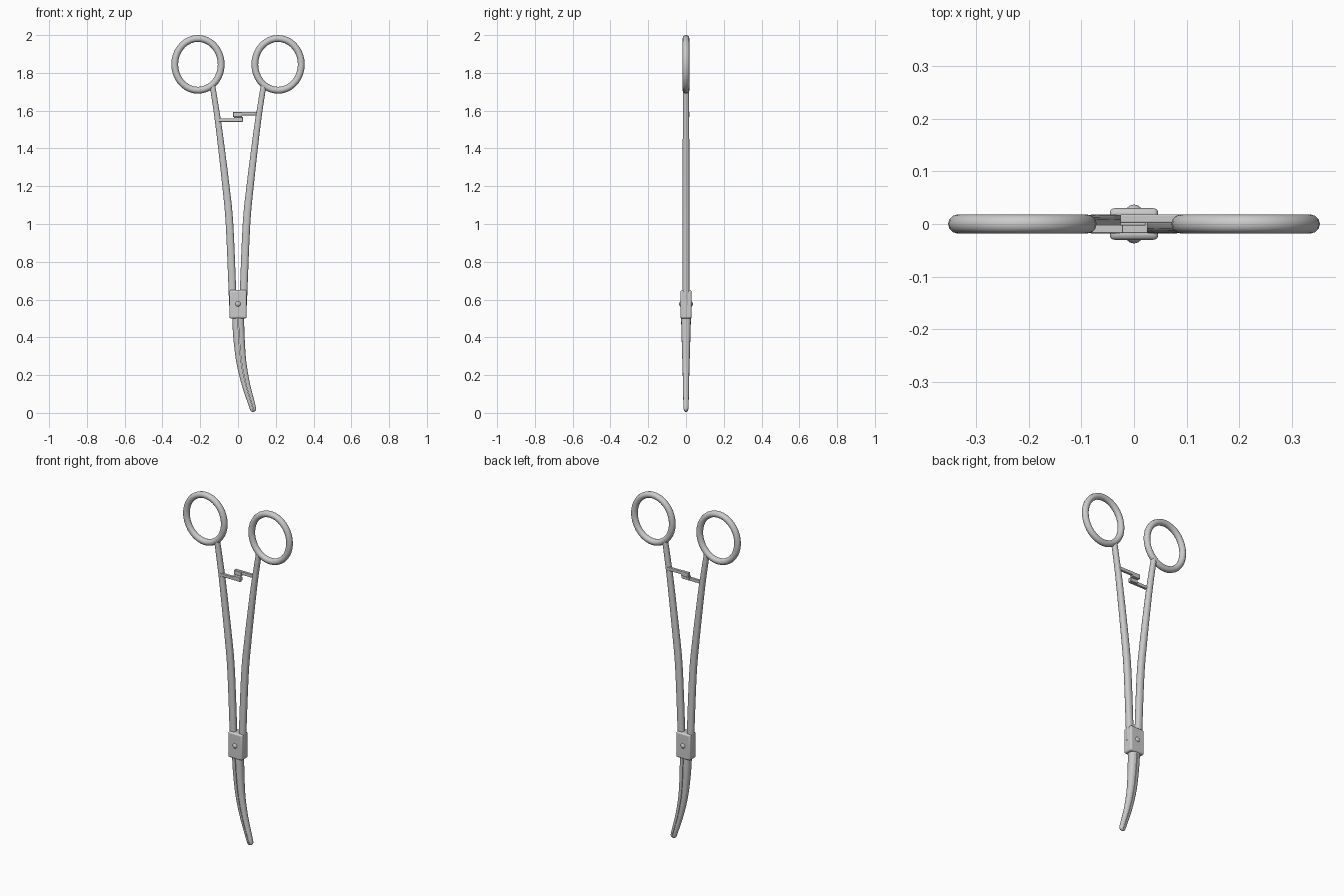
import bpy, bmesh
from math import sin, cos, pi
from mathutils import Vector

if "Cube" in bpy.data.objects:
    bpy.data.objects.remove(bpy.data.objects["Cube"])


def finish(name, bm, smooth=True, bevel=0):
    bmesh.ops.recalc_face_normals(bm, faces=bm.faces)
    me = bpy.data.meshes.new(name)
    bm.to_mesh(me)
    bm.free()
    ob = bpy.data.objects.new(name, me)
    bpy.context.collection.objects.link(ob)
    if bevel:
        m = ob.modifiers.new("bevel", 'BEVEL')
        m.width, m.segments = bevel, 3
    if smooth:
        bpy.ops.object.select_all(action='DESELECT')
        bpy.context.view_layer.objects.active = ob
        ob.select_set(True)
        bpy.ops.object.shade_smooth_by_angle(angle=0.7)
    return ob


def spline(pts, steps=4):
    """Catmull-Rom through tuples."""
    p = [Vector(q) for q in pts]
    p = [2 * p[0] - p[1]] + p + [2 * p[-1] - p[-2]]
    out = []
    for i in range(1, len(p) - 2):
        a, b, c, d = p[i - 1:i + 3]
        for k in range(steps):
            t = k / steps
            out.append(0.5 * (2 * b + (c - a) * t + (2 * a - 5 * b + 4 * c - d) * t * t
                              + (3 * b - a - 3 * c + d) * t ** 3))
    return out + [p[-2]]


def sweep(name, path, profile, closed=False):
    """path: (x, z, half width, half depth) in the xz plane."""
    bm = bmesh.new()
    n, rows = len(path), []
    for i, (x, z, w, h) in enumerate(path):
        a = path[(i - 1) % n if closed else max(i - 1, 0)]
        b = path[(i + 1) % n if closed else min(i + 1, n - 1)]
        t = Vector((b[0] - a[0], b[1] - a[1])).normalized()
        rows.append([bm.verts.new((x + u * w * t.y, v * h, z - u * w * t.x)) for u, v in profile])
    m = len(profile)
    for i in range(n if closed else n - 1):
        r, q = rows[i], rows[(i + 1) % n]
        for j in range(m):
            k = (j + 1) % m
            bm.faces.new((r[j], r[k], q[k], q[j]))
    if not closed:
        bm.faces.new(rows[0])
        bm.faces.new(rows[-1])
    return finish(name, bm)


def box(name, x0, x1, y0, y1, z0, z1, bevel):
    bm = bmesh.new()
    bmesh.ops.create_cube(bm, size=1)
    for v in bm.verts:
        v.co = (x0 if v.co.x < 0 else x1, y0 if v.co.y < 0 else y1, z0 if v.co.z < 0 else z1)
    return finish(name, bm, True, bevel)


def squircle(c):
    return abs(c) ** 0.8 * (1 if c > 0 else -1)


circle = [(cos(2 * pi * i / 12), sin(2 * pi * i / 12)) for i in range(12)]
rounded = [(squircle(cos(2 * pi * i / 16)), squircle(sin(2 * pi * i / 16))) for i in range(16)]
half = [(0.05 + 0.95 * abs(cos(a)) ** 0.7, squircle(sin(a)))
        for a in [-pi / 2 + pi * i / 10 for i in range(11)]]

arm = [(0.028, 0.57, 0.02, 0.018), (0.030, 0.65, 0.02, 0.018), (0.045, 1.0, 0.020, 0.018),
       (0.064, 1.2, 0.019, 0.018), (0.100, 1.5, 0.0165, 0.017), (0.122, 1.65, 0.015, 0.016),
       (0.137, 1.742, 0.015, 0.015)]
jaw = [(0.0, 0.54, 0.031, 0.026), (0.002, 0.46, 0.031, 0.025), (0.008, 0.36, 0.029, 0.022),
       (0.019, 0.26, 0.026, 0.019), (0.042, 0.15, 0.022, 0.016), (0.073, 0.045, 0.018, 0.014),
       (0.080, 0.02, 0.0165, 0.012)]

for s, side in ((-1, "left"), (1, "right")):
    # finger ring
    ring = []
    for i in range(36):
        a = 2 * pi * i / 36
        ring.append((s * 0.212 + 0.123 * cos(a), 1.845 + 0.137 * sin(a), 0.018, 0.018))
    sweep(side + "_finger_ring", ring, circle, True)
    # handle arm
    sweep(side + "_arm", [(s * x, z, w, h) for x, z, w, h in spline(arm)], rounded)
    # curved jaw half with a rounded tip
    path = [tuple(v) for v in spline(jaw)]
    x, z, w, h = path[-1]
    for k in range(1, 5):
        a = k * pi / 2 / 4.4
        path.append((x + 0.004 * sin(a), z - 0.014 * sin(a), w * cos(a), h * cos(a)))
    # after the downward sweep the profile's +u side points to -x
    sweep(side + "_jaw", path, [(-s * u, v) for u, v in half])

# box joint
box("box_joint", -0.046, 0.046, -0.03, 0.03, 0.5, 0.65, 0.009)

# domed pivot rivet, both faces
bm = bmesh.new()
bmesh.ops.create_uvsphere(bm, u_segments=20, v_segments=10, radius=1)
for v in bm.verts:
    v.co = (v.co.x * 0.024, v.co.z * 0.037, 0.577 + v.co.y * 0.024)
finish("pivot_rivet", bm)

# ratchet bars and their catches
box("left_ratchet_bar", -0.108, 0.026, -0.017, -0.002, 1.541, 1.559, 0.002)
box("left_ratchet_catch", -0.022, 0.026, -0.017, 0.004, 1.544, 1.566, 0.002)
box("right_ratchet_bar", -0.026, 0.108, 0.003, 0.018, 1.575, 1.594, 0.002)
box("right_ratchet_catch", -0.026, 0.022, -0.003, 0.018, 1.567, 1.592, 0.002)
